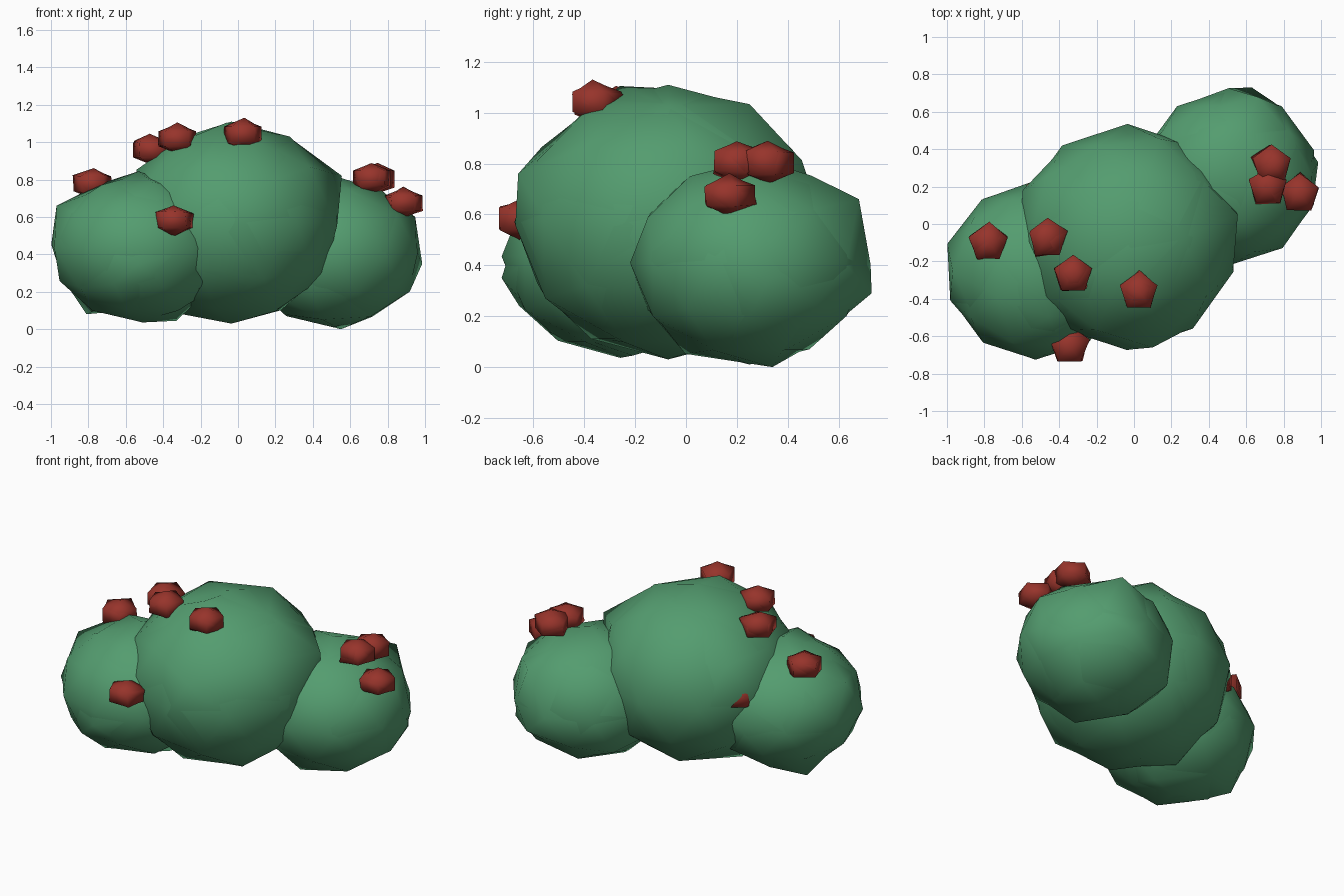
import bpy
import random
from math import radians
from mathutils import Matrix, Vector

if "Cube" in bpy.data.objects:
    bpy.data.objects.remove(bpy.data.objects["Cube"])

random.seed(4)


def make_material(name, rgb):
    mat = bpy.data.materials.new(name)
    mat.diffuse_color = (*rgb, 1)
    mat.use_nodes = True
    mat.node_tree.nodes["Principled BSDF"].inputs["Base Color"].default_value = mat.diffuse_color
    return mat


leaf_green = make_material("leaf_green", (0.088, 0.335, 0.160))
berry_red = make_material("berry_red", (0.31, 0.034, 0.024))


def finish(obj, name, mat, loc, size, jitter=0.0, bumps=()):
    """Squash and place the mesh, roughen it, pull out its bumps, smooth and colour it."""
    obj.data.transform(Matrix.Diagonal((*size, 1)))
    obj.location = loc
    verts = obj.data.vertices
    for v in verts:
        v.co += Vector([random.uniform(-jitter, jitter) for _ in range(3)])
    for bump in bumps:
        target = Vector(bump) - Vector(loc)
        min(verts, key=lambda v: (v.co - target).length).co = target
    obj.name = name
    obj.data.materials.append(mat)
    for p in obj.data.polygons:
        p.use_smooth = True


# Foliage clumps: each is a faceted ball with a second, rougher shell
clumps = [
    ("middle", (-0.035, -0.07, 0.57), (0.595, 0.605, 0.54),
     [(-0.06, -0.26, 1.105), (0.555, 0.05, 0.82), (0.10, -0.66, 0.76),
      (-0.595, 0.18, 0.67), (-0.035, -0.07, 0.03)]),
    ("left", (-0.525, -0.25, 0.435), (0.48, 0.475, 0.395),
     [(-0.53, -0.725, 0.35), (-0.97, -0.25, 0.66), (-0.33, -0.21, 0.045),
      (-0.81, -0.08, 0.08)]),
    ("right", (0.51, 0.25, 0.41), (0.475, 0.47, 0.40),
     [(0.55, 0.34, 0.0), (0.985, 0.33, 0.35), (0.63, 0.73, 0.29),
      (0.66, 0.68, 0.66), (0.51, -0.21, 0.43)]),
]
for name, loc, size, bumps in clumps:
    for layer, jitter, pulls in (("foliage", 0, ()), ("rough_foliage", 0.018, bumps)):
        bpy.ops.mesh.primitive_ico_sphere_add(subdivisions=2, radius=1)
        finish(bpy.context.object, f"{name}_{layer}", leaf_green, loc, size, jitter, pulls)

# Berries: five-sided beads scattered over the clumps, each with a rough second skin
berries = [
    (-0.78, -0.10, 0.778), (-0.46, -0.08, 0.958), (-0.325, -0.27, 1.018),
    (0.025, -0.36, 1.043), (-0.345, -0.65, 0.582), (-0.48, 0.165, 0.605),
    (0.735, 0.32, 0.803), (0.715, 0.20, 0.808), (0.885, 0.165, 0.675),
]
for i, loc in enumerate(berries):
    for layer, jitter in (("berry", 0), ("berry_skin", 0.012)):
        bpy.ops.mesh.primitive_uv_sphere_add(segments=5, ring_count=3, radius=1)
        obj = bpy.context.object
        # Point one corner of the five-sided outline towards the back
        corner = max(obj.data.vertices, key=lambda v: v.co.xy.length).co
        turn = radians(90) + Vector((1, 0)).angle_signed(corner.xy)
        obj.data.transform(Matrix.Rotation(turn, 4, 'Z'))
        finish(obj, f"{layer}_{i + 1}", berry_red, loc, (0.122, 0.122, 0.08), jitter)
